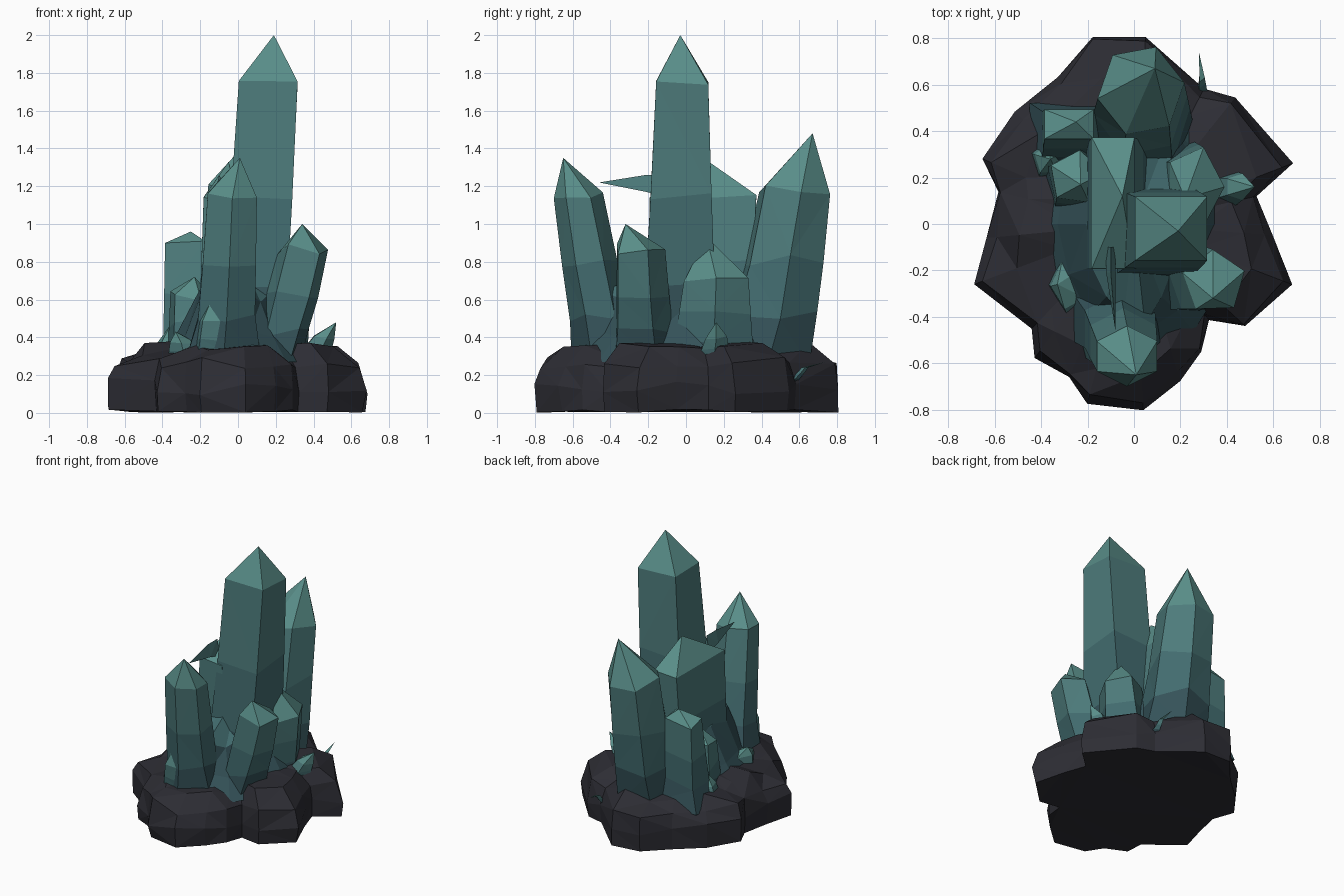
import bpy, bmesh, math, random
from mathutils import Vector

if "Cube" in bpy.data.objects:
    bpy.data.objects.remove(bpy.data.objects["Cube"])

random.seed(4)


def material(name, rgb):
    m = bpy.data.materials.new(name)
    m.diffuse_color = (*rgb, 1)
    m.use_nodes = True
    m.node_tree.nodes["Principled BSDF"].inputs["Base Color"].default_value = m.diffuse_color
    return m


ROCK = material("dark_rock", (0.026, 0.026, 0.034))
DEEP = material("deep_teal", (0.035, 0.085, 0.10))
MID = material("mid_teal", (0.055, 0.15, 0.16))
TEAL = material("teal", (0.075, 0.20, 0.20))
PALE = material("pale_teal", (0.10, 0.27, 0.25))


def loft(name, rings, mats, face_mats, tip):
    """Skin a stack of equal rings, capped below and closed by a tip."""
    bm = bmesh.new()
    loops = [[bm.verts.new(p) for p in ring] for ring in rings]
    n = len(loops[0])
    for k, (a, b) in enumerate(zip(loops, loops[1:])):
        for i in range(n):
            j = (i + 1) % n
            bm.faces.new((a[i], a[j], b[j], b[i])).material_index = face_mats[k]
    bm.faces.new(loops[0][::-1])
    t = bm.verts.new(tip)
    for i in range(n):
        f = bm.faces.new((loops[-1][i], loops[-1][(i + 1) % n], t))
        f.material_index = face_mats[-1]
    bmesh.ops.triangulate(bm, faces=bm.faces[:])
    bmesh.ops.recalc_face_normals(bm, faces=bm.faces[:])
    mesh = bpy.data.meshes.new(name)
    bm.to_mesh(mesh)
    bm.free()
    for m in mats:
        mesh.materials.append(m)
    obj = bpy.data.objects.new(name, mesh)
    bpy.context.collection.objects.link(obj)
    return obj


def crystal(name, base, shoulder, tip, r0, r1, sides=6, turn=0.0, jitter=0.03, flare=1.35):
    """Leaning faceted prism, flared at the foot and pointed; r0, r1 are (x, y) radii."""
    base, shoulder = Vector(base), Vector(shoulder)
    rings = []
    for t, grow in ((0, flare), (0.28, 1), (0.6, 1), (1, 1)):
        e = t ** 0.75  # lean eases towards upright
        c = base.lerp(shoulder, e)
        c.z = base.z + (shoulder.z - base.z) * t
        rx, ry = ((r0[i] + (r1[i] - r0[i]) * e) * grow for i in (0, 1))
        ring = []
        for i in range(sides):
            a = 2 * math.pi * i / sides + math.radians(turn)
            dz = random.uniform(-jitter, jitter) if t else 0
            ring.append(c + Vector((rx * math.cos(a), ry * math.sin(a), dz)))
        rings.append(ring)
    return loft(name, rings, [DEEP, MID, TEAL, PALE], [0, 1, 2, 3], tip)


# Rocky base: lumpy outline lofted through jittered rings
outline = [(-.20, -.77), (.04, -.81), (.20, -.68), (.29, -.55), (.32, -.41),
           (.48, -.44), (.68, -.26), (.60, -.05), (.53, .12), (.68, .26),
           (.44, .55), (.30, .58), (.05, .81), (-.18, .81), (-.33, .64),
           (-.51, .48), (-.65, .28), (-.59, .14), (-.63, -.06), (-.69, -.26),
           (-.44, -.45), (-.43, -.58), (-.28, -.66)]
rings = []
for z, s, ds, dz in ((.01, .98, .02, .01), (.14, 1, .01, .05), (.265, .96, .025, .03),
                     (.34, .76, .05, .035), (.37, .4, .03, .02)):
    ring = []
    for x, y in outline:
        k = s + random.uniform(-ds, ds)
        ring.append((x * k, y * k, z + random.uniform(-dz, dz)))
    rings.append(ring)
loft("rock_base", rings, [ROCK], [0] * 5, (0, 0, .4))

# Crystal skirt that fills the gaps between the roots
skirt = []
for z, rx, ry, dz in ((.27, .43, .62, 0), (.42, .31, .50, .04), (.62, .20, .42, .06)):
    skirt.append([(rx * math.cos(a) * k, ry * math.sin(a) * k, z + random.uniform(-dz, dz))
                  for a, k in ((2 * math.pi * i / 14, random.uniform(.9, 1.08))
                               for i in range(14))])
loft("crystal_skirt", skirt, [DEEP, MID], [0, 0, 1], (0, 0, .85))

# Main cluster of tall crystals
crystal("main_crystal", (.05, -.04, .25), (.16, -.02, 1.75), (.19, -.03, 2.0),
        (.25, .30), (.22, .195), 4, 45, .02, 1.1)
crystal("front_crystal", (-.08, -.38, .25), (-.03, -.57, 1.15), (.01, -.65, 1.35),
        (.19, .18), (.15, .13), 6, 30, .02, 1.25)
crystal("back_crystal", (.02, .38, .25), (.03, .575, 1.18), (.09, .67, 1.48),
        (.24, .29), (.19, .20), 6, 10, .03, 1.0)
crystal("middle_slab_crystal", (-.05, .06, .25), (-.09, .09, 1.14), (-.05, .12, 1.33),
        (.24, .36), (.13, .40), 4, 45, .03, 1.1)

# Shorter crystals around the cluster
crystal("right_crystal", (.16, -.22, .25), (.345, -.25, .87), (.34, -.32, 1.0),
        (.16, .18), (.14, .14), 5, 20, .03, 1.1)
crystal("left_back_crystal", (-.26, .36, .25), (-.28, .43, .88), (-.25, .44, .96),
        (.20, .17), (.15, .09), 4, 45)
crystal("left_crystal", (-.22, .17, .25), (-.25, .20, .62), (-.23, .17, .72),
        (.18, .17), (.12, .12), 5, 10, .03, 1.2)
crystal("right_back_crystal", (.18, .14, .25), (.26, .16, .69), (.22, .11, .93),
        (.18, .24), (.13, .18), 5, 0, .03, 1.1)

# Small shards at the foot
crystal("right_shard", (.34, .14, .25), (.45, .16, .40), (.52, .16, .48),
        (.13, .11), (.06, .06), 5, 0, .01)
crystal("front_shard", (-.14, -.47, .25), (-.13, -.53, .48), (-.14, -.57, .60),
        (.14, .12), (.09, .08), 5, 15, .01)
crystal("left_front_shard", (-.24, -.24, .25), (-.28, -.26, .37), (-.33, -.26, .43),
        (.14, .19), (.08, .11), 5, 40, .01)
crystal("left_rear_shard", (-.36, .28, .25), (-.37, .28, .38), (-.36, .28, .46),
        (.11, .13), (.06, .07), 5, 20, .01)

# Thin slivers: a spike bridging the front gap, and one at the back
loft("bridge_sliver", [[(-.12, -.1, 1.14), (-.08, -.1, 1.14), (-.10, -.1, 1.26)],
                       [(-.12, -.21, 1.17), (-.08, -.21, 1.17), (-.10, -.21, 1.26)]],
     [TEAL], [0, 0], (-.08, -.46, 1.22))
crystal("back_sliver", (.29, .55, .16), (.29, .63, .24), (.28, .74, .27),
        (.03, .03), (.015, .02), 3, 0, 0)
